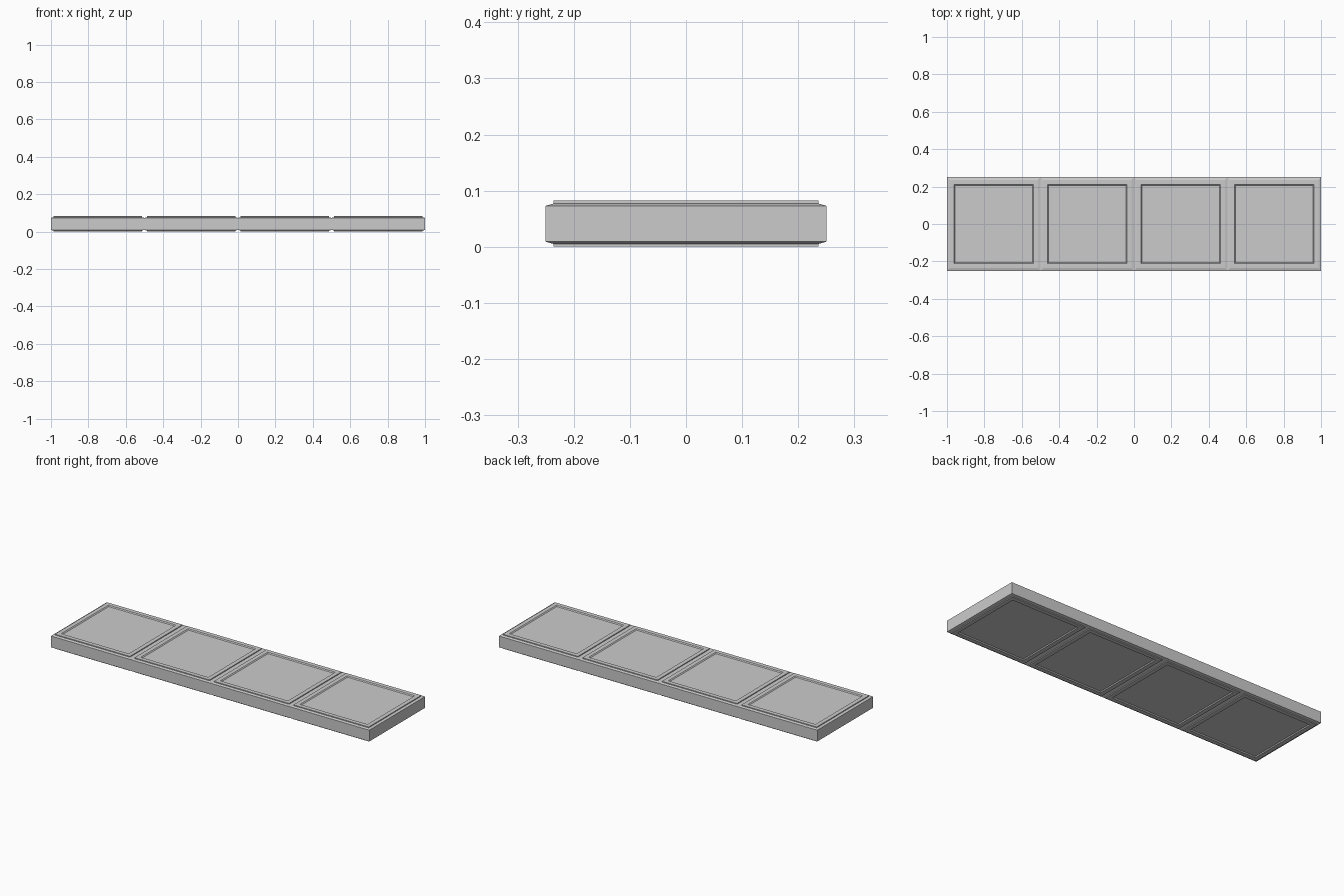
import bpy, bmesh

if "Cube" in bpy.data.objects:
    bpy.data.objects.remove(bpy.data.objects["Cube"])

T = 0.082          # total thickness
# half-size of each square ring and its depth below the face plane
RINGS = [(0.25, 0.009), (0.236, 0.005), (0.236, 0.0), (0.212, 0.0), (0.207, 0.005)]

bm = bmesh.new()


def ring(cx, half, z):
    return [bm.verts.new((cx + sx * half, sy * half, z))
            for sx, sy in ((-1, -1), (1, -1), (1, 1), (-1, 1))]


def bridge(a, b, sides=range(4)):
    for i in sides:
        j = (i + 1) % 4
        bm.faces.new((a[i], a[j], b[j], b[i]))


for k in range(4):
    cx = -0.75 + 0.5 * k
    outer = []
    # stepped border and sunken panel on the top and underside of each tile
    for top in (True, False):
        loops = [ring(cx, h, T - d if top else d) for h, d in RINGS]
        for a, b in zip(loops, loops[1:]):
            bridge(a, b)
        bm.faces.new(loops[-1])
        outer.append(loops[0])
    # outside walls only, so the tiles join into one slab
    sides = [0, 2] + ([3] if k == 0 else []) + ([1] if k == 3 else [])
    bridge(outer[1], outer[0], sides)

bmesh.ops.remove_doubles(bm, verts=bm.verts, dist=0.0001)
# merge the long walls into single flat faces
bmesh.ops.recalc_face_normals(bm, faces=bm.faces)

mesh = bpy.data.meshes.new("panelled_slab")
bm.to_mesh(mesh)
bm.free()
bpy.context.collection.objects.link(bpy.data.objects.new("panelled_slab", mesh))
